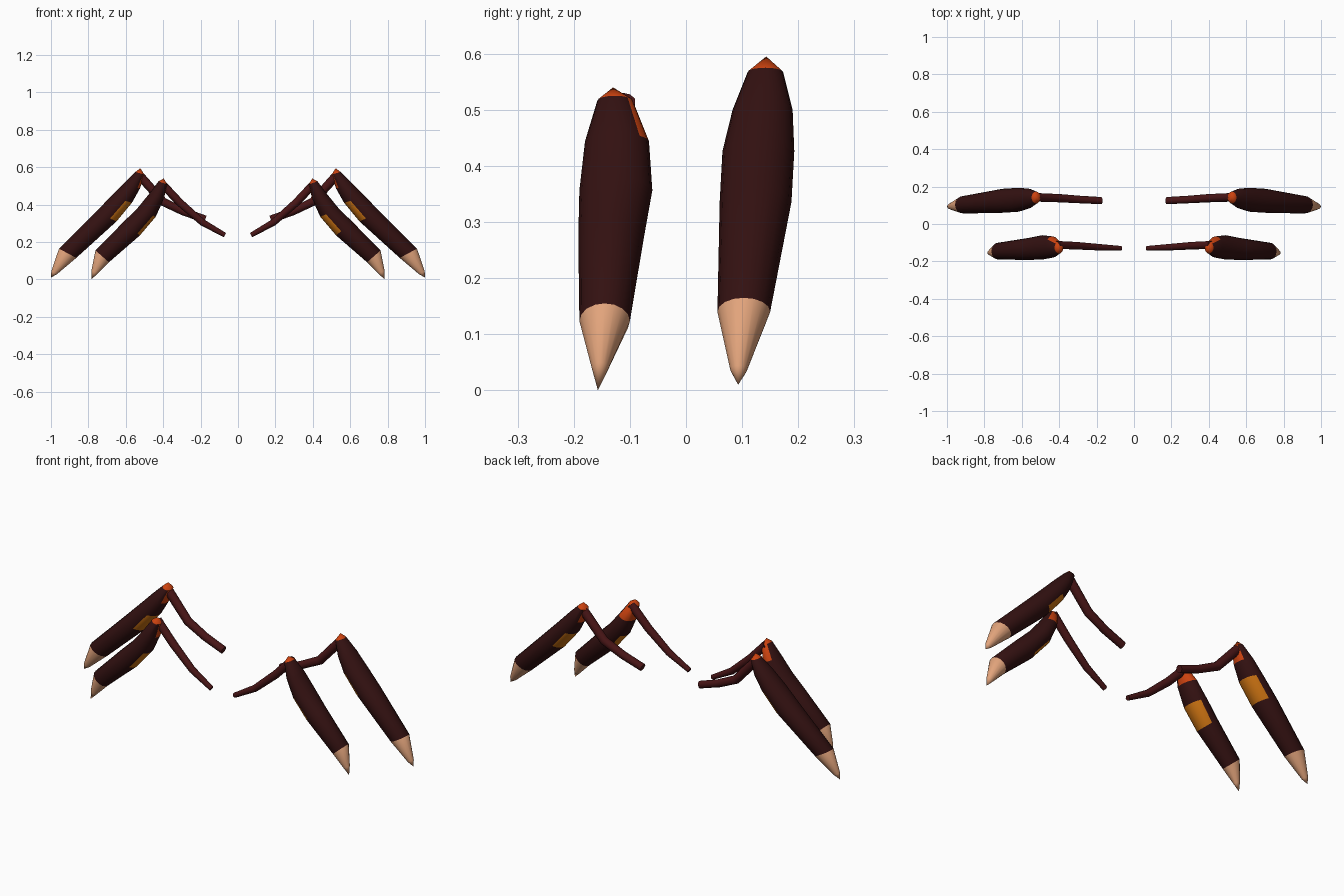
import bpy, bmesh, math
from mathutils import Vector

if "Cube" in bpy.data.objects:
    bpy.data.objects.remove(bpy.data.objects["Cube"])


def material(name, rgb):
    m = bpy.data.materials.new(name)
    m.diffuse_color = (*rgb, 1)
    m.use_nodes = True
    m.node_tree.nodes["Principled BSDF"].inputs["Base Color"].default_value = m.diffuse_color
    return m


DARK = material("dark brown", (0.033, 0.0055, 0.0055))
MAROON = material("maroon", (0.065, 0.0075, 0.008))
ORANGE = material("orange", (0.60, 0.055, 0.005))
AMBER = material("amber", (0.60, 0.17, 0.006))
PEACH = material("peach", (0.76, 0.37, 0.20))
SIDES = 16


def loft(name, rings, mats, side, rule, sides=SIDES, start=None, end=None):
    """Skin elliptical rings (outer xz, inner xz, y min, y max); colour by ring and angle."""
    bm = bmesh.new()
    loops = []
    for (ox, oz), (ix, iz), y0, y1 in rings:
        c = Vector(((ox + ix) / 2, (y0 + y1) / 2, (oz + iz) / 2))
        u = Vector(((ox - ix) / 2, 0, (oz - iz) / 2))
        v = Vector((0, (y1 - y0) / 2, 0))
        loop = []
        for k in range(sides):
            a = 2 * math.pi * k / sides
            p = c + u * math.cos(a) + v * math.sin(a)
            loop.append(bm.verts.new((p.x * side, p.y, p.z)))
        loops.append(loop)

    def add(verts, band, k):
        f = bm.faces.new(verts)
        f.material_index = rule(band, 2 * math.pi * (k + 0.5) / sides)

    for b in range(len(loops) - 1):
        for k in range(sides):
            n = (k + 1) % sides
            add((loops[b][k], loops[b][n], loops[b + 1][n], loops[b + 1][k]), b + 1, k)
    # ends: a point where given, otherwise a flat cap
    for point, loop, band in ((start, loops[0], 0), (end, loops[-1], len(loops))):
        if point:
            t = bm.verts.new((point[0] * side, point[1], point[2]))
            for k in range(sides):
                add((loop[k], loop[(k + 1) % sides], t), band, k)
        else:
            bm.faces.new(loop)
    bmesh.ops.recalc_face_normals(bm, faces=bm.faces[:])
    me = bpy.data.meshes.new(name)
    bm.to_mesh(me)
    bm.free()
    for m in mats:
        me.materials.append(m)
    ob = bpy.data.objects.new(name, me)
    bpy.context.collection.objects.link(ob)
    bpy.ops.object.select_all(action='DESELECT')
    ob.select_set(True)
    bpy.context.view_layer.objects.active = ob
    bpy.ops.object.shade_smooth_by_angle(angle=math.radians(40))
    return ob


def tube(name, path, side):
    """Thin round limb along (x, y, z, radius) points."""
    rings = []
    for i, (x, y, z, r) in enumerate(path):
        a, b = path[max(i - 1, 0)], path[min(i + 1, len(path) - 1)]
        d = Vector((b[0] - a[0], b[2] - a[2])).normalized()
        n = Vector((-d.y, d.x)) * r
        rings.append(((x + n.x, z + n.y), (x - n.x, z - n.y), y - r, y + r))
    loft(name, rings, [MAROON], side, lambda b, a: 0, sides=10)


def shin_rule(front, side):
    shift = 0.3 * side if front else 0.0

    def rule(band, a):
        if band >= 5:
            return 3                                   # pale claw
        if band == 3 and abs(a - math.pi - shift) < 1.0:
            return 2                                   # patch on the inner face
        if band == 0:
            return 1                                   # knee cap
        if band == 1:
            lo, hi = (0.8, 3.6) if front else (2.4, 3.9)
            return 1 if lo < a < hi else 0
        return 0
    return rule


FRONT = [((.425, .525), (.378, .508), -.158, -.095),
         ((.475, .458), (.397, .43), -.180, -.066),
         ((.54, .378), (.44, .335), -.190, -.060),
         ((.61, .31), (.525, .235), -.192, -.075),
         ((.762, .155), (.69, .092), -.190, -.10),
         ((.783, .05), (.752, .03), -.168, -.138)]
BACK = [((.548, .575), (.50, .56), .110, .173),
        ((.61, .515), (.525, .485), .083, .190),
        ((.68, .443), (.567, .41), .065, .193),
        ((.76, .362), (.65, .31), .060, .188),
        ((.957, .165), (.865, .115), .056, .150),
        ((.998, .045), (.968, .028), .079, .109)]
FRONT_THIGH = [(.41, -.112, .515, .022), (.31, -.116, .41, .021),
               (.19, -.124, .305, .018), (.07, -.130, .237, .013)]
BACK_THIGH = [(.53, .143, .56, .024), (.40, .138, .415, .023),
              (.29, .131, .362, .021), (.175, .125, .322, .020)]

for side, label in ((1, "right"), (-1, "left")):
    mats = [DARK, ORANGE, AMBER, PEACH]
    # thick outer segments with pointed claws
    loft("front_shin_" + label, FRONT, mats, side, shin_rule(True, side),
         start=(.397, -.13, .54), end=(.784, -.157, 0))
    loft("back_shin_" + label, BACK, mats, side, shin_rule(False, side),
         start=(.522, .143, .595), end=(1.0, .093, .01))
    # thin inner segments
    tube("front_thigh_" + label, FRONT_THIGH, side)
    tube("back_thigh_" + label, BACK_THIGH, side)
